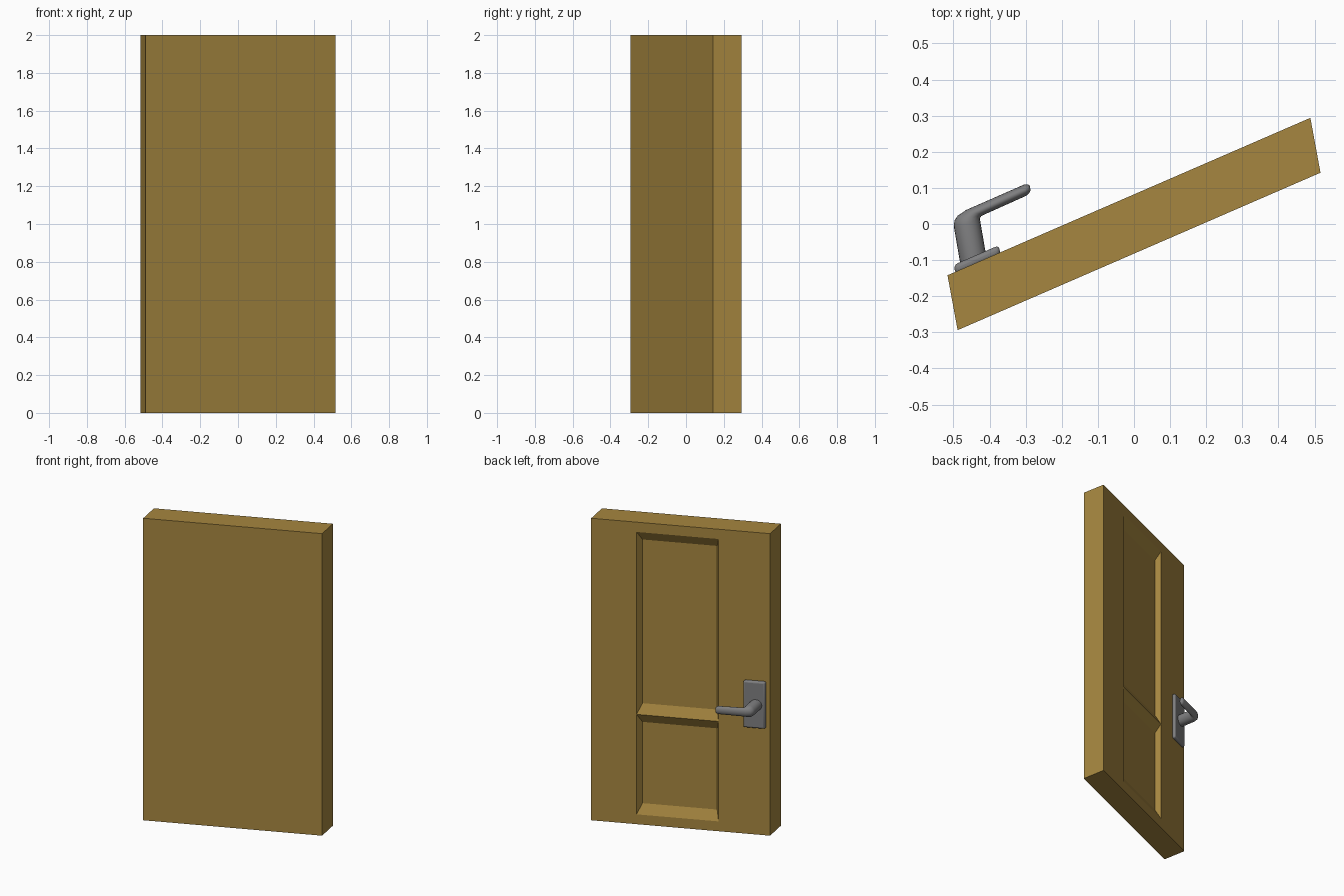
import bpy, bmesh, math
from mathutils import Matrix

if "Cube" in bpy.data.objects:
    bpy.data.objects.remove(bpy.data.objects["Cube"])

# The door is skewed in plan: s runs across, t through the thickness, z up
SKEW = Matrix(((1.005, -0.028, 0, 0),
               (0.436, 0.152, 0, 0),
               (0, 0, 1, 0),
               (0, 0, 0, 1)))


def material(name, color):
    m = bpy.data.materials.new(name)
    m.diffuse_color = color
    m.use_nodes = True
    m.node_tree.nodes["Principled BSDF"].inputs["Base Color"].default_value = m.diffuse_color
    return m


def finish(bm, name, mat):
    bmesh.ops.transform(bm, matrix=SKEW, verts=bm.verts)
    bmesh.ops.recalc_face_normals(bm, faces=bm.faces)
    me = bpy.data.meshes.new(name)
    bm.to_mesh(me)
    bm.free()
    ob = bpy.data.objects.new(name, me)
    bpy.context.collection.objects.link(ob)
    me.materials.append(mat)
    return ob


def box(s0, s1, t0, t1, z0, z1):
    bm = bmesh.new()
    bmesh.ops.create_cube(bm, size=1)
    for v in bm.verts:
        v.co = ((s0 + s1) / 2 + v.co.x * (s1 - s0),
                (t0 + t1) / 2 + v.co.y * (t1 - t0),
                (z0 + z1) / 2 + v.co.z * (z1 - z0))
    return bm


def smooth(ob, angle):
    bpy.ops.object.select_all(action='DESELECT')
    ob.select_set(True)
    bpy.context.view_layer.objects.active = ob
    bpy.ops.object.shade_smooth_by_angle(angle=math.radians(angle))


wood = material("wood", (0.38, 0.24, 0.05, 1))
metal = material("metal", (0.21, 0.21, 0.215, 1))

# Door slab, cut into a grid, with two bevelled recesses on the back
S0, S1 = -0.212, 0.247
bm = box(-0.5, 0.5, -0.5, 0.5, 0, 2)
cuts = [((s, 0, 0), (1, 0, 0)) for s in (S0, S1)]
cuts += [((0, 0, z), (0, 0, 1)) for z in (0.065, 0.727, 1.935)]
for co, no in cuts:
    bmesh.ops.bisect_plane(bm, geom=bm.verts[:] + bm.edges[:] + bm.faces[:],
                           plane_co=co, plane_no=no)
panels = []
for f in bm.faces:
    c = f.calc_center_median()
    if c.y > 0.49 and S0 < c.x < S1 and 0.065 < c.z < 1.935:
        panels.append(f)
for f in bmesh.ops.extrude_discrete_faces(bm, faces=panels)["faces"]:
    c = f.calc_center_median()
    for v in f.verts:
        v.co.x += math.copysign(0.021, c.x - v.co.x)
        v.co.z += math.copysign(0.062, c.z - v.co.z)
        v.co.y -= 0.22
finish(bm, "door_slab", wood)

# Handle plate with rounded edges
plate = finish(box(-0.479, -0.355, 0.45, 0.63, 0.71, 1.02), "handle_plate", metal)
mod = plate.modifiers.new("round", 'BEVEL')
mod.width = 0.011
mod.segments = 3
smooth(plate, 40)

# Lever: elliptical rings (outer s,t / inner s,t / half height) round the elbow
rings = [(-0.462, 0.58, -0.392, 0.58, 0.037),
         (-0.461, 1.25, -0.391, 1.20, 0.037),
         (-0.457, 1.37, -0.390, 1.23, 0.035),
         (-0.446, 1.43, -0.386, 1.25, 0.031),
         (-0.422, 1.465, -0.380, 1.255, 0.028),
         (-0.262, 1.47, -0.262, 1.265, 0.026),
         (-0.253, 1.45, -0.253, 1.285, 0.022),
         (-0.248, 1.41, -0.248, 1.325, 0.013)]
N = 20
bm = bmesh.new()
loops = []
for so, to, si, ti, rz in rings:
    loop = []
    for k in range(N):
        a = 2 * math.pi * k / N
        c = math.cos(a) / 2
        loop.append(bm.verts.new(((so + si) / 2 + c * (so - si),
                                  (to + ti) / 2 + c * (to - ti),
                                  0.865 + rz * math.sin(a))))
    loops.append(loop)
for A, B in zip(loops, loops[1:]):
    for k in range(N):
        j = (k + 1) % N
        bm.faces.new((A[k], A[j], B[j], B[k]))
bm.faces.new(loops[0])
bm.faces.new(loops[-1])
smooth(finish(bm, "handle_lever", metal), 50)
